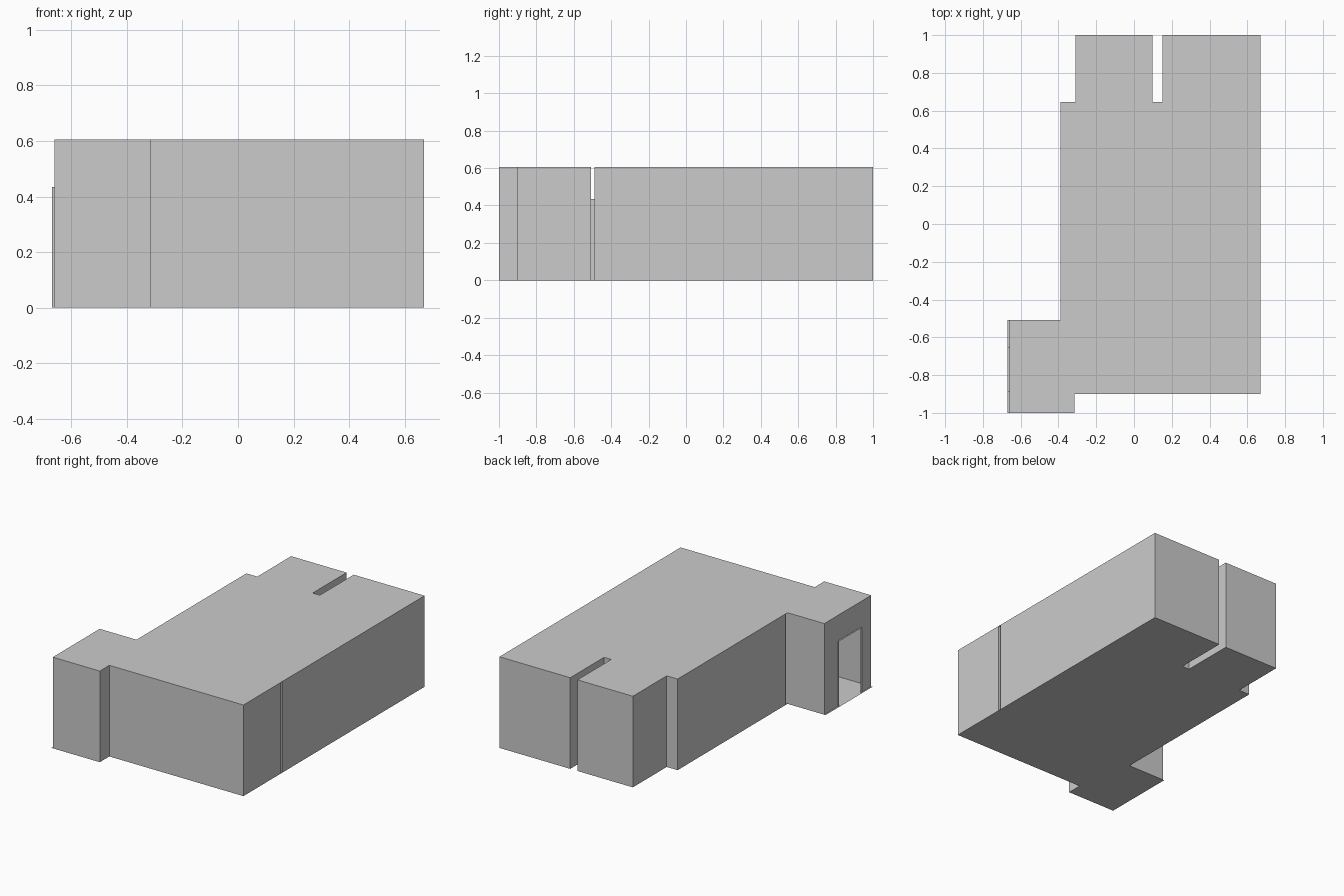
import bpy

if "Cube" in bpy.data.objects:
    bpy.data.objects.remove(bpy.data.objects["Cube"])

H, DOOR_H = 0.605, 0.435
GAP_F, GAP_B = -0.508, -0.489      # thin cavity between the two rooms


def make(name, faces):
    verts, polys = [], []
    for f in faces:
        polys.append(list(range(len(verts), len(verts) + len(f))))
        verts += f
    me = bpy.data.meshes.new(name)
    me.from_pydata(verts, [], polys)
    ob = bpy.data.objects.new(name, me)
    bpy.context.collection.objects.link(ob)
    return ob


def panel(p, q, z0=0.0, z1=H):
    return [(*p, z0), (*q, z0), (*q, z1), (*p, z1)]


def door_wall(p, q, a, b):
    """Wall from p to q with a doorway between a and b."""
    return [panel(p, a), panel(a, b, DOOR_H, H), panel(b, q)]


def walls(path):
    return [panel(p, q) for p, q in zip(path, path[1:])]


def lining(a, b, c, d):
    """Jambs a-c and b-d plus the lintel underside of a doorway."""
    return [panel(a, c, 0, DOOR_H), panel(d, b, 0, DOOR_H),
            [(*p, DOOR_H) for p in (a, b, d, c)]]


# Main room walls
back = [(0.67, GAP_B), (0.67, 1), (0.15, 1), (0.15, 0.645), (0.097, 0.645),
        (0.097, 1), (-0.31, 1), (-0.31, 0.645), (-0.39, 0.645), (-0.39, GAP_B)]
make("main_room_walls", walls(back))

# Entrance room walls, with the outside doorway on the left
front = [(-0.66, -1), (-0.315, -1), (-0.315, -0.9), (0.67, -0.9), (0.67, GAP_F)]
d0, d1 = (-0.66, -0.65), (-0.66, -0.89)
make("entrance_room_walls",
     walls(front) + door_wall((-0.66, GAP_F), (-0.66, -1), d0, d1))
make("entrance_door_lining", lining(d0, d1, (-0.67, -0.65), (-0.67, -0.89)))

# Partition between the rooms, with an inner doorway
x0, x1 = 0.0, 0.24
make("partition_back", door_wall((-0.39, GAP_B), (0.67, GAP_B), (x0, GAP_B), (x1, GAP_B)))
make("partition_front", door_wall((0.67, GAP_F), (-0.66, GAP_F), (x1, GAP_F), (x0, GAP_F)))
make("inner_door_lining", lining((x0, GAP_F), (x1, GAP_F), (x0, GAP_B), (x1, GAP_B)))

# Ceiling and floor sheets; the floor runs out under the entrance door
entry = [(-0.39, GAP_F), (-0.66, GAP_F)]
outline = back + entry + front
make("ceiling", [[(x, y, H) for x, y in outline]])
make("floor", [[(x, y, 0) for x, y in reversed(outline)]])
make("door_sill", [[(-0.67, GAP_F, 0), (-0.66, GAP_F, 0), (-0.66, -1, 0), (-0.67, -1, 0)]])
